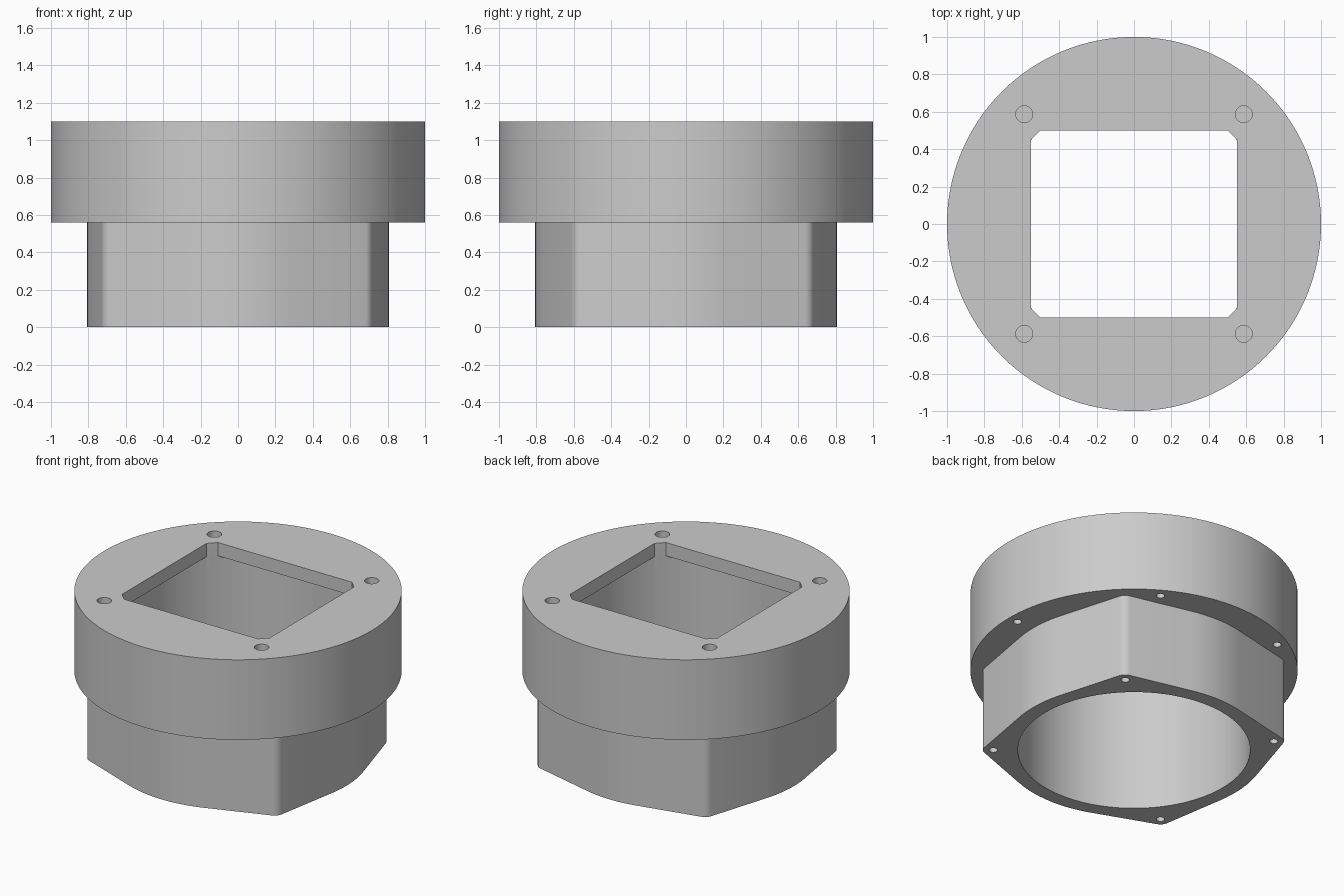
import bpy
import bmesh
from math import cos, sin, radians, tau
from mathutils import Vector
from mathutils.geometry import convex_hull_2d

if "Cube" in bpy.data.objects:
    bpy.data.objects.remove(bpy.data.objects["Cube"], do_unlink=True)

HEIGHT = 1.10
FLANGE_Z = 0.56
LIP = 0.09
BORE = 0.71
LUG_ANGLES = [-40 + 86.4 * i for i in range(4)]
LUG_REACH = 0.86

grey = bpy.data.materials.new("plain grey")
grey.use_nodes = True
colour = (0.6, 0.6, 0.6, 1)
grey.diffuse_color = colour
grey.node_tree.nodes["Principled BSDF"].inputs["Base Color"].default_value = colour


def polar(radius, degrees):
    a = radians(degrees)
    return Vector((radius * cos(a), radius * sin(a)))


def circle(radius, sides, centre=Vector((0, 0))):
    return [centre + Vector((radius * cos(tau * i / sides), radius * sin(tau * i / sides)))
            for i in range(sides)]


def prism(name, outline, bottom, top):
    """Extrude a counter-clockwise outline between two heights."""
    bm = bmesh.new()
    face = bm.faces.new([bm.verts.new((p.x, p.y, bottom)) for p in outline])
    grown = bmesh.ops.extrude_face_region(bm, geom=[face], use_keep_orig=True)
    verts = [g for g in grown["geom"] if isinstance(g, bmesh.types.BMVert)]
    bmesh.ops.translate(bm, verts=verts, vec=(0, 0, top - bottom))
    bmesh.ops.recalc_face_normals(bm, faces=bm.faces[:])
    mesh = bpy.data.meshes.new(name)
    bm.to_mesh(mesh)
    bm.free()
    mesh.materials.append(grey)
    obj = bpy.data.objects.new(name, mesh)
    bpy.context.collection.objects.link(obj)
    return obj


def combine(target, other, operation):
    """Apply a boolean to the target and discard the other solid."""
    bpy.context.view_layer.objects.active = target
    mod = target.modifiers.new(operation, "BOOLEAN")
    mod.operation = operation
    mod.solver = "EXACT"
    mod.object = other
    bpy.ops.object.modifier_apply(modifier=mod.name)
    bpy.data.objects.remove(other, do_unlink=True)


# Round head
housing = prism("flanged_housing", circle(1, 128), FLANGE_Z, HEIGHT)

# Lower collar: a round core drawn out tangentially to four small lugs
points = circle(0.808, 128)
for angle in LUG_ANGLES:
    points += circle(0.063, 32, polar(LUG_REACH, angle))
outline = [points[i] for i in convex_hull_2d(points)]
combine(housing, prism("collar", outline, 0, FLANGE_Z + 0.1), "UNION")

# Round bore from below, stopping under the top lip
combine(housing, prism("bore", circle(BORE, 128), -0.1, HEIGHT - LIP), "DIFFERENCE")

# Rectangular window with clipped corners through the lip
w, d, c = 0.55, 0.50, 0.05
window = [Vector(p) for p in ((w, c - d), (w, d - c), (w - c, d), (c - w, d),
                              (-w, d - c), (-w, c - d), (c - w, -d), (w - c, -d))]
combine(housing, prism("window", window, HEIGHT - LIP - 0.1, HEIGHT + 0.1), "DIFFERENCE")

# Blind screw holes: head top, head underside, collar underside
holes = [(polar(0.83, 45 + 90 * i), 0.045, HEIGHT - 0.2, HEIGHT + 0.1) for i in range(4)]
holes += [(polar(0.93, 60 * i), 0.026, FLANGE_Z - 0.02, FLANGE_Z + 0.2) for i in range(6)]
holes += [(polar(LUG_REACH, a), 0.026, -0.1, 0.2) for a in LUG_ANGLES]
for centre, radius, bottom, top in holes:
    combine(housing, prism("hole", circle(radius, 24, centre), bottom, top), "DIFFERENCE")

# Smooth the round walls, keep edges crisp
bpy.ops.object.select_all(action="DESELECT")
housing.select_set(True)
bpy.context.view_layer.objects.active = housing
bpy.ops.object.shade_smooth_by_angle(angle=radians(30))
